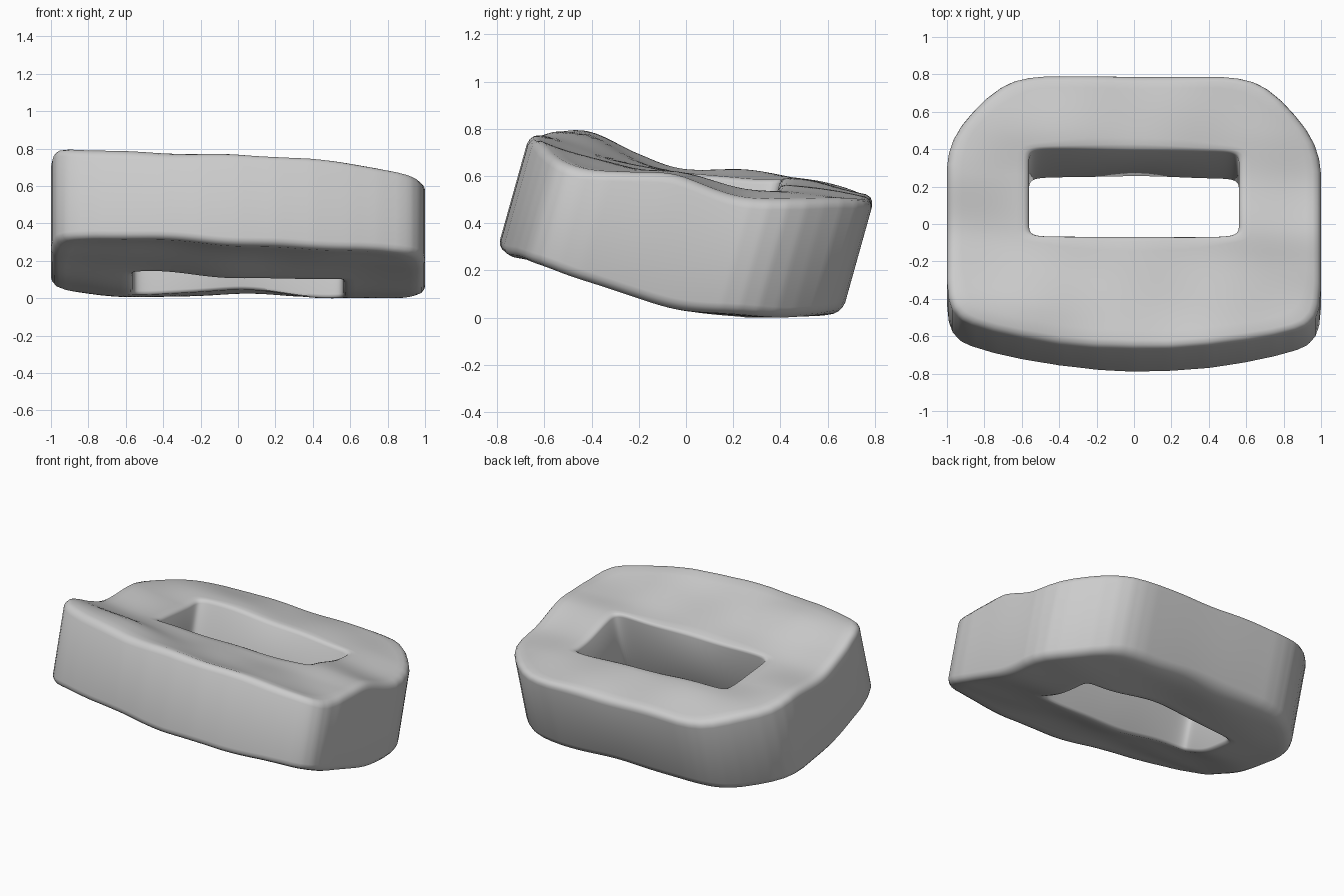
import bpy, bmesh, math
from mathutils import Vector

cube = bpy.data.objects.get("Cube")
if cube:
    bpy.data.objects.remove(cube, do_unlink=True)

LEAN = 0.28      # the walls lean backwards as they rise
STEPS = 300      # samples around the ring
HOLE_V = .004    # depth of the hole's middle
XS = [-1, -.5, 0, .5, 1]

# Heights of the lumpy faces: one row of x samples for each depth
TOP_V = [-.87, -.64, -.4, -.2, .1, .35, .66]
TOP = [[.80, .785, .77, .755, .70],
       [.795, .755, .70, .68, .63],
       [.69, .66, .64, .63, .61],
       [.63, .61, .61, .61, .60],
       [.62, .585, .57, .55, .505],
       [.58, .58, .56, .53, .495],
       [.50, .51, .50, .50, .49]]
BASE_V = [-.87, -.68, -.5, -.25, 0, .25, .55, .66]
BASE = [[.32, .32, .285, .265, .25],
        [.30, .285, .25, .235, .22],
        [.22, .225, .20, .18, .165],
        [.135, .14, .10, .105, .085],
        [.08, .045, .04, .02, .03],
        [.05, .01, .04, .0, .01],
        [.04, .005, .02, .0, .01],
        [.05, .03, .04, .02, .03]]


def curve(knots, values, x):
    """Smooth curve through the given values."""
    x = min(max(x, knots[0]), knots[-1])
    i = max(k for k in range(len(knots) - 1) if knots[k] <= x)

    def slope(k):
        a, b = max(k - 1, 0), min(k + 1, len(knots) - 1)
        return (values[b] - values[a]) / (knots[b] - knots[a])
    w = knots[i + 1] - knots[i]
    t = (x - knots[i]) / w
    s = t * t * (3 - 2 * t)
    return (values[i] * (1 - s) + values[i + 1] * s
            + w * t * (1 - t) * ((1 - t) * slope(i) - t * slope(i + 1)))


def height(depths, rows, x, v):
    return curve(depths, [curve(XS, row, x) for row in rows], v)


def top_height(x, v):
    return height(TOP_V, TOP, x, v) + .006 * math.sin(9 * x + 5 * v) * math.cos(8 * v - 3 * x)


def base_height(x, v):
    return height(BASE_V, BASE, x, v) + .006 * math.sin(8 * x - 6 * v) * math.cos(7 * v + 4 * x)


# Half of the outer outline, from the middle of the front round to the back
HALF = [(0, -.877), (.2, -.872), (.4, -.853), (.6, -.82), (.75, -.787), (.87, -.75), (.93, -.72),
        (.97, -.67), (.99, -.61), (1, -.5), (1, .14), (.99, .22), (.965, .3), (.92, .38),
        (.86, .455), (.79, .53), (.71, .595), (.64, .632), (.56, .652), (.48, .66), (0, .66)]


def outer_radius(a):
    """Distance from the hole's middle to the outline along one direction."""
    dx, dv = abs(math.cos(a)), math.sin(a)
    for (x0, v0), (x1, v1) in zip(HALF, HALF[1:]):
        v0, v1 = v0 - HOLE_V, v1 - HOLE_V
        if x0 * dv - v0 * dx >= -1e-9 and x1 * dv - v1 * dx <= 1e-9:
            ex, ev = x1 - x0, v1 - v0
            return (x0 * ev - v0 * ex) / (dx * ev - dv * ex)


def hole_radius(a):
    n = 14
    return (abs(math.cos(a) / .562) ** n + abs(math.sin(a) / .237) ** n) ** (-1 / n)


# Cross-section of one face: (distance in from edge, drop) of the rounded rims
OUTER_RIM = [(0, .042), (.006, .024), (.02, .008), (.045, 0)]
HOLE_RIM = [(.03, 0), (.01, .006), (0, .02)]
MIDDLE = [k / 10 for k in range(1, 10)]


def section(a):
    """Points of the closed cross-section at one angle round the ring."""
    ro, rh = outer_radius(a), hole_radius(a)
    outer = [(ro - d, drop) for d, drop in OUTER_RIM]
    inner = [(rh + d, drop) for d, drop in HOLE_RIM]
    start, end = outer[-1][0], inner[0][0]
    path = outer + [(start + (end - start) * t, 0) for t in MIDDLE] + inner
    upper, lower = [], []
    for r, drop in path:
        x, v = r * math.cos(a), HOLE_V + r * math.sin(a)
        hi, lo = top_height(x, v) - drop, base_height(x, v) + drop
        upper.append(Vector((x, v + LEAN * hi, hi)))
        lower.append(Vector((x, v + LEAN * lo, lo)))
    return upper + lower[::-1]


# Sweep the cross-section round the hole, with more steps near its corners
bm = bmesh.new()
loops = []
for i in range(STEPS):
    t = 2 * math.pi * i / STEPS
    a = math.atan2(.6 * math.sin(t), math.cos(t))
    loops.append([bm.verts.new(p) for p in section(a)])
for i, near in enumerate(loops):
    far = loops[(i + 1) % STEPS]
    for j in range(len(near)):
        k = (j + 1) % len(near)
        bm.faces.new((near[j], far[j], far[k], near[k]))
bmesh.ops.recalc_face_normals(bm, faces=bm.faces)

# Rest on the ground and centre front to back
low = min(v.co.z for v in bm.verts)
depth = [v.co.y for v in bm.verts]
bmesh.ops.translate(bm, verts=bm.verts, vec=(0, -(min(depth) + max(depth)) / 2, -low))

mesh = bpy.data.meshes.new("stone_ring")
bm.to_mesh(mesh)
bm.free()
ring = bpy.data.objects.new("stone_ring", mesh)
bpy.context.collection.objects.link(ring)

# Plain grey stone
grey = bpy.data.materials.new("light_grey")
grey.use_nodes = True
colour = (.6, .6, .6, 1)
grey.diffuse_color = colour
grey.node_tree.nodes["Principled BSDF"].inputs["Base Color"].default_value = colour
mesh.materials.append(grey)

bpy.context.view_layer.objects.active = ring
ring.select_set(True)
bpy.ops.object.shade_smooth_by_angle(angle=math.radians(50))
